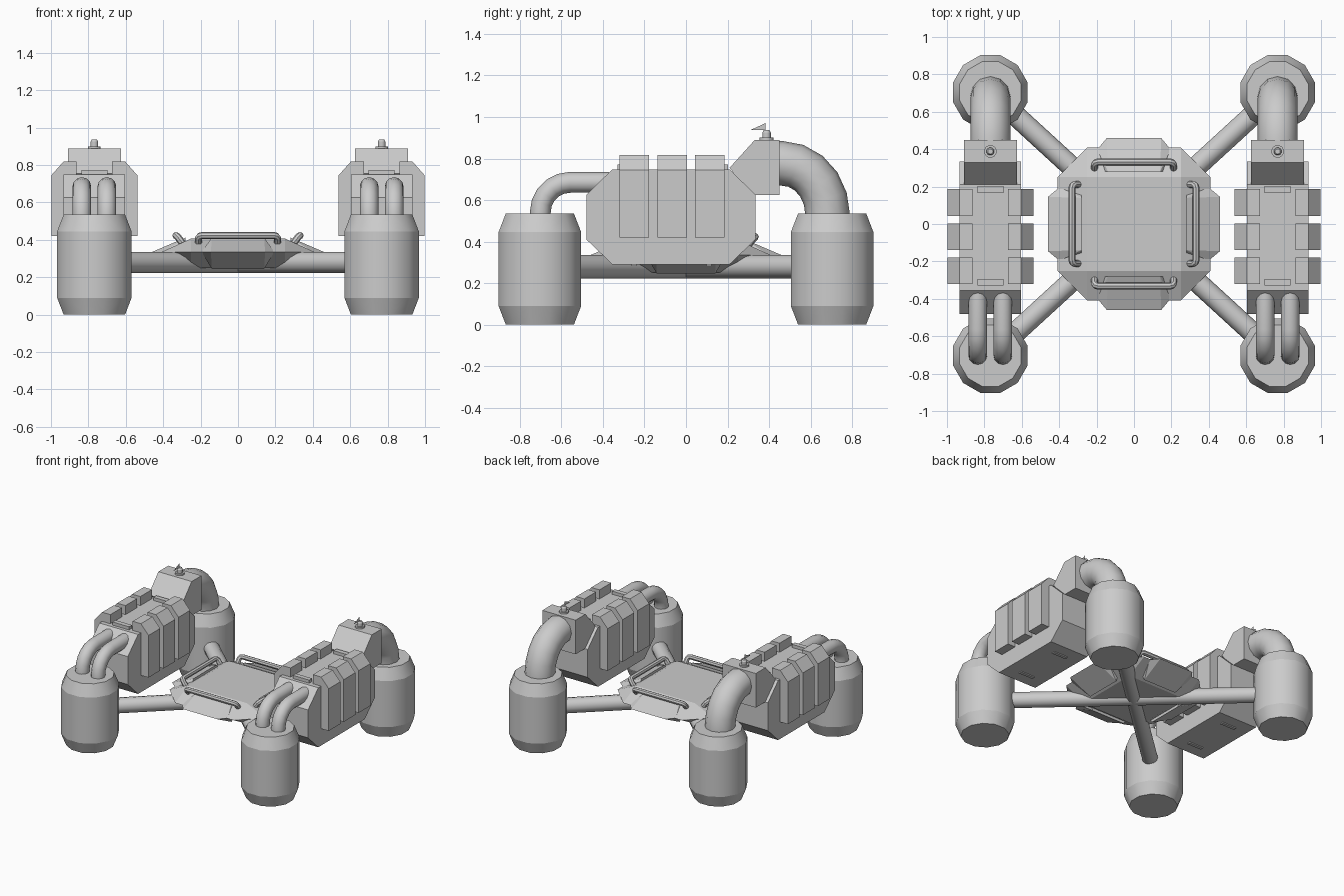
import bpy, bmesh
from math import pi, sin, cos
from mathutils import Vector

if "Cube" in bpy.data.objects:
    bpy.data.objects.remove(bpy.data.objects["Cube"])

CX, TY = 0.768, 0.704      # pod / tank centre offsets


def hull(name, pts, round_sides=False):
    """Convex part from its corner points."""
    bm = bmesh.new()
    for p in pts:
        bm.verts.new(p)
    bmesh.ops.convex_hull(bm, input=bm.verts[:])
    bmesh.ops.dissolve_limit(bm, angle_limit=0.01, verts=bm.verts[:], edges=bm.edges[:])
    bmesh.ops.recalc_face_normals(bm, faces=bm.faces[:])
    if round_sides:        # smooth around, crisp at the rings
        for f in bm.faces:
            f.smooth = len(f.verts) <= 4
        for e in bm.edges:
            e.smooth = abs(e.verts[0].co.z - e.verts[1].co.z) > 1e-4
    me = bpy.data.meshes.new(name)
    bm.to_mesh(me)
    bm.free()
    ob = bpy.data.objects.new(name, me)
    bpy.context.collection.objects.link(ob)
    return ob


def lathe(name, cx, cy, profile, n=12):
    """Upright round part from (radius, z) pairs."""
    pts = [(cx + r * cos((i + .5) * 2 * pi / n), cy + r * sin((i + .5) * 2 * pi / n), z)
           for r, z in profile for i in range(n)]
    return hull(name, pts, True)


def prism(name, x0, x1, yz):
    return hull(name, [(x, y, z) for x in (x0, x1) for y, z in yz])


def box(name, x0, x1, y0, y1, z0, z1):
    return prism(name, x0, x1, [(y0, z0), (y1, z0), (y1, z1), (y0, z1)])


def tube(name, pts, r, res=4):
    """Round tube along a path."""
    cu = bpy.data.curves.new(name, 'CURVE')
    cu.dimensions = '3D'
    cu.bevel_depth, cu.bevel_resolution, cu.use_fill_caps = r, res, True
    sp = cu.splines.new('POLY')
    sp.points.add(len(pts) - 1)
    for p, co in zip(sp.points, pts):
        p.co = (*co, 1)
    sp.use_smooth = True
    ob = bpy.data.objects.new(name, cu)
    bpy.context.collection.objects.link(ob)
    bpy.ops.object.select_all(action='DESELECT')
    ob.select_set(True)
    bpy.context.view_layer.objects.active = ob
    bpy.ops.object.convert(target='MESH')
    bpy.ops.object.shade_smooth_by_angle(angle=0.75)
    return ob


def elbow(x, y0, z0, y1, z1, n):
    """Quarter turn from horizontal at (y0, z0) to vertical at (y1, z1)."""
    return [(x, y0 + (y1 - y0) * sin(i / n * pi / 2), z1 + (z0 - z1) * cos(i / n * pi / 2))
            for i in range(n + 1)]


# central hub: square top and bottom, octagonal waist
S, W, ZT, ZM, ZB = 0.25, 0.408, 0.407, 0.335, 0.25
pts = [(a * S, b * S, z) for a in (-1, 1) for b in (-1, 1) for z in (ZT, ZB)]
pts += [p for a in (-1, 1) for b in (-1, 1) for p in ((a * W, b * S, ZM), (a * S, b * W, ZM))]
hull("hub_body", pts)

# hub wedges and handles on all four sides
for k in range(4):
    c, s = round(cos(k * pi / 2)), round(sin(k * pi / 2))

    def turn(p):
        return (c * p[0] - s * p[1], s * p[0] + c * p[1], p[2])
    wedge = [(a * x, y, z) for a in (-1, 1) for x, y, z in
             ((.145, -.46, .335), (.195, -.40, .335), (.14, -.28, .412), (.14, -.28, .245),
              (.195, -.28, .335))]
    hull("hub_wedge", [turn(p) for p in wedge])
    half = [(.212, -.285, .365), (.212, -.318, .41), (.205, -.328, .42), (.19, -.332, .423)]
    path = half + [(-x, y, z) for x, y, z in reversed(half)]
    tube("hub_handle", [turn(p) for p in path], 0.019, 2)

# crossed arms joining the tanks
for s in (-1, 1):
    tube("cross_arm", [(-CX, -s * TY, .279), (CX, s * TY, .279)], 0.056)

for s in (-1, 1):
    cx = s * CX
    # tanks
    for t in (-1, 1):
        lathe("tank", cx, t * TY, [(.17, 0), (.206, .09), (.206, .445), (.17, .535)])

    # pod body
    prism("pod_body", cx - .165, cx + .165,
          [(-.48, .41), (-.355, .29), (.21, .29), (.335, .41),
           (.335, .625), (.21, .748), (-.355, .748), (-.48, .625)])
    # ribs in three pairs
    for y in (-.25, -.067, .115):
        for d in (-1, 1):
            sec = [(.095, .42), (.23, .42), (.23, .745), (.165, .818), (.095, .818)]
            hull("pod_rib", [(cx + d * x, y + e, z) for x, z in sec for e in (-.071, .071)])
    # small bars on top and underside
    for y in (-.312, .185):
        box("pod_top_bar", cx - .07, cx + .07, y - .018, y + .018, .73, .772)
    for y in (-.25, .11):
        box("pod_bottom_bar", cx - .06, cx + .06, y - .012, y + .012, .282, .31)

    # rear housing with knob and pointer
    prism("rear_housing", cx - .142, cx + .142,
          [(.21, .755), (.33, .888), (.45, .888), (.45, .625), (.31, .625)])
    lathe("knob_base", cx, .388, [(.034, .88), (.034, .9)])
    lathe("knob", cx, .388, [(.021, .89), (.021, .925), (.014, .937)])
    me = bpy.data.meshes.new("knob_pointer")
    me.from_pydata([(cx, .31, .937), (cx, .382, .937), (cx, .382, .97)], [], [(0, 1, 2)])
    bpy.context.collection.objects.link(bpy.data.objects.new("knob_pointer", me))

    # large rear pipe and paired front pipes
    tube("rear_pipe", [(cx, .40, .777)] + elbow(cx, .46, .777, .682, .53, 5) + [(cx, .682, .50)], .107)
    for d in (-.067, .067):
        x = cx + d
        tube("front_pipe", [(x, -.37, .685)] + elbow(x, -.56, .685, -.702, .54, 5)
             + [(x, -.702, .50)], .05)
